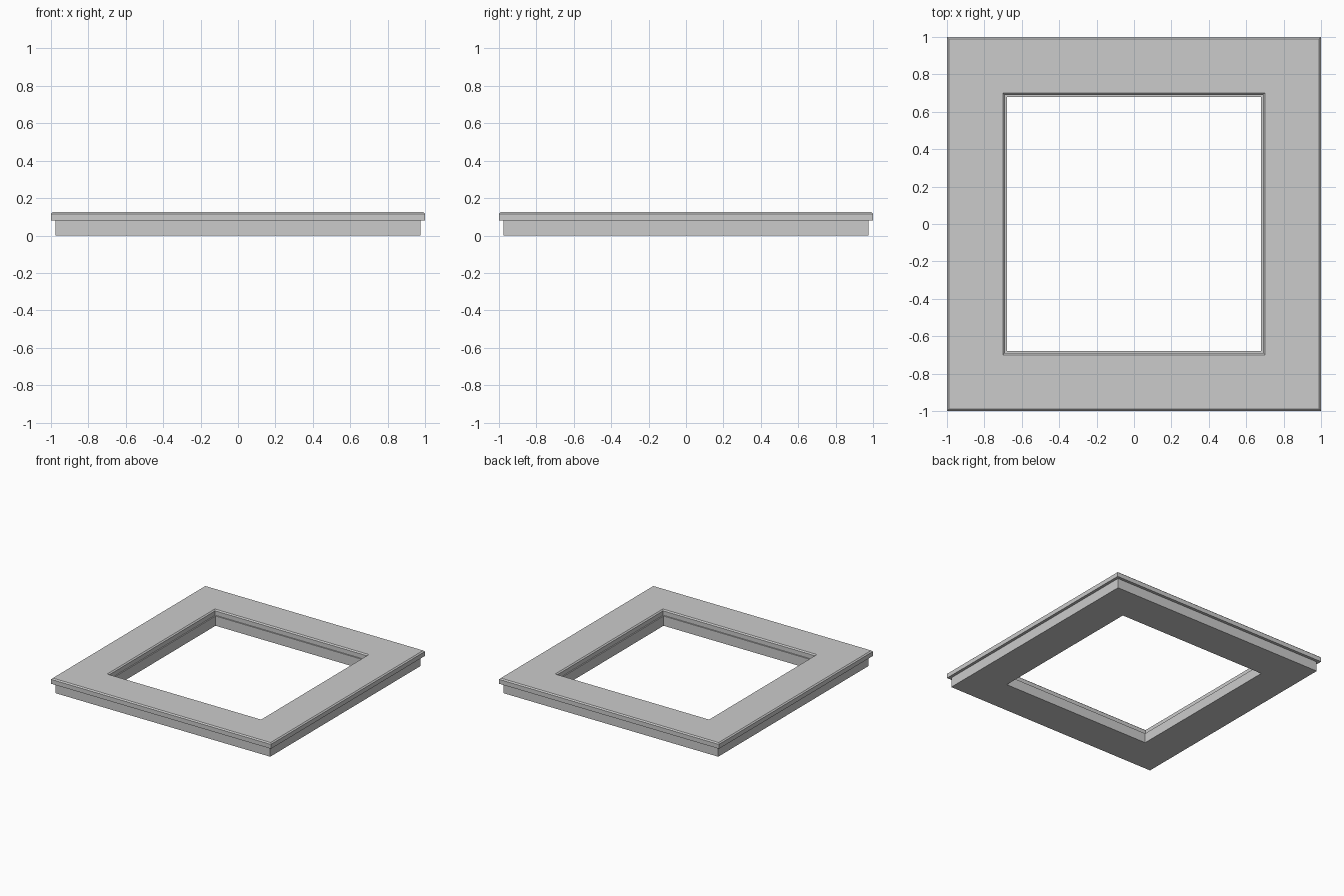
import bpy

if "Cube" in bpy.data.objects:
    bpy.data.objects.remove(bpy.data.objects["Cube"])


def square_ring(name, profile):
    """Sweep a closed (half_width, z) profile around a square, with mitred corners."""
    n = len(profile)
    corners = [(-1, -1), (1, -1), (1, 1), (-1, 1)]
    verts = [(sx * r, sy * r, z) for sx, sy in corners for r, z in profile]
    faces = []
    for c in range(4):
        d = (c + 1) % 4
        for i in range(n):
            j = (i + 1) % n
            faces.append((c * n + i, d * n + i, d * n + j, c * n + j))
    mesh = bpy.data.meshes.new(name)
    mesh.from_pydata(verts, [], faces)
    mesh.update()
    obj = bpy.data.objects.new(name, mesh)
    bpy.context.collection.objects.link(obj)
    return obj


# One solid frame: recessed base, overhanging top slab with chamfered rims
# and a small ledge inside the opening
square_ring("square_frame", [
    (0.68, 0.0), (0.977, 0.0), (0.977, 0.08),
    (1.0, 0.08), (1.0, 0.116), (0.99, 0.125),
    (0.70, 0.125), (0.69, 0.116), (0.69, 0.08), (0.68, 0.08),
])
